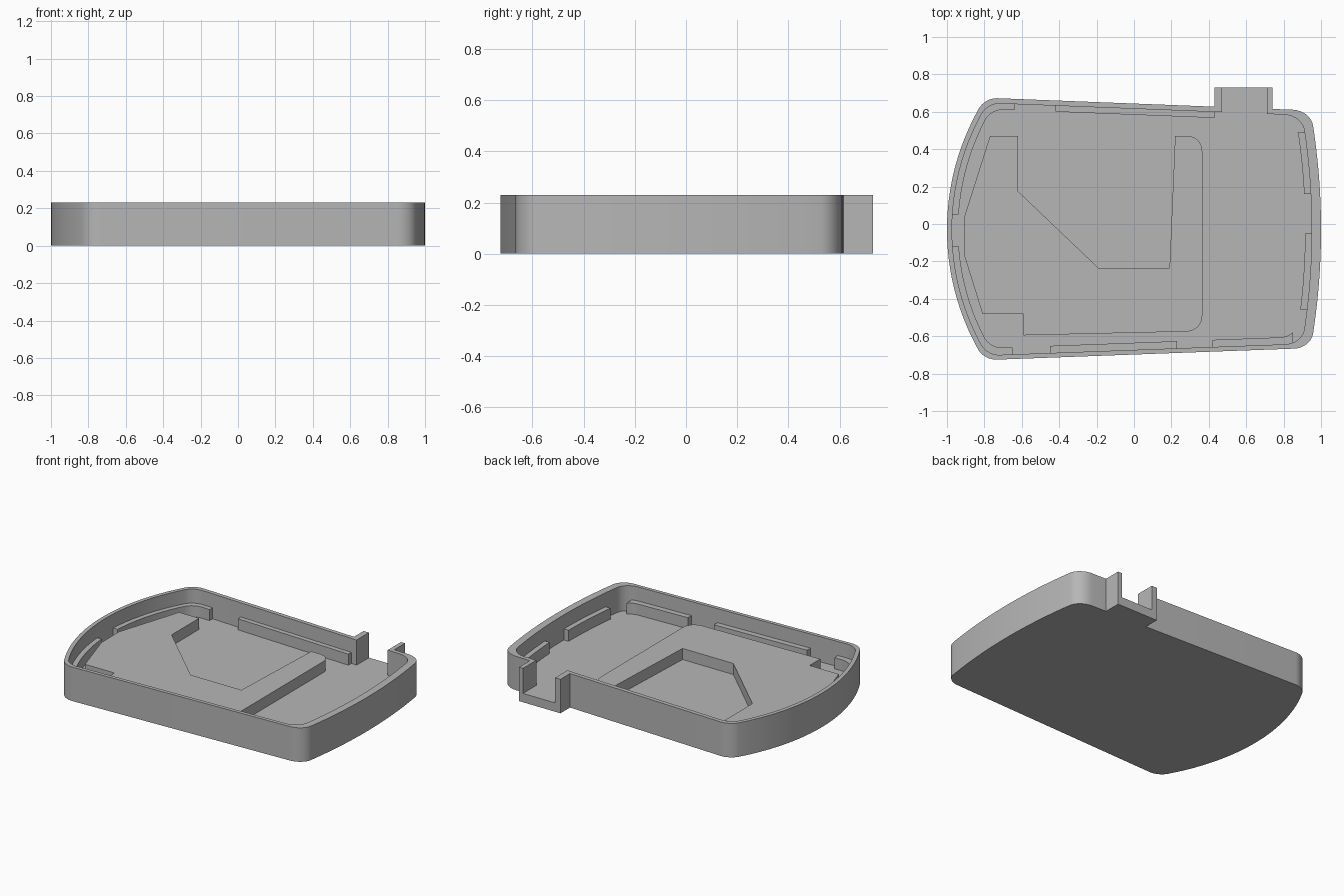
import bpy, bmesh, math
from mathutils import Vector

cube = bpy.data.objects.get("Cube")
if cube:
    bpy.data.objects.remove(cube, do_unlink=True)

HEIGHT, FLOOR, STEP = 0.23, 0.06, 0.135   # rim, floor and raised levels
MID_Y = -0.03                             # centre line of both curved ends

grey = bpy.data.materials.new("plain_grey")
grey.use_nodes = True
grey.diffuse_color = (0.47, 0.47, 0.47, 1)
grey.node_tree.nodes["Principled BSDF"].inputs["Base Color"].default_value = (0.47, 0.47, 0.47, 1)


def prism(name, outlines, z0, z1):
    """Extrude one or more closed outlines from z0 to z1."""
    bm = bmesh.new()
    for pts in outlines:
        face = bm.faces.new([bm.verts.new((x, y, z0)) for x, y in pts])
        top = bmesh.ops.extrude_face_region(bm, geom=[face])["geom"]
        verts = [v for v in top if isinstance(v, bmesh.types.BMVert)]
        bmesh.ops.translate(bm, vec=(0, 0, z1 - z0), verts=verts)
    bmesh.ops.recalc_face_normals(bm, faces=bm.faces)
    mesh = bpy.data.meshes.new(name)
    bm.to_mesh(mesh)
    bm.free()
    mesh.materials.append(grey)
    obj = bpy.data.objects.new(name, mesh)
    bpy.context.collection.objects.link(obj)
    return obj


def activate(obj):
    bpy.ops.object.select_all(action='DESELECT')
    obj.select_set(True)
    bpy.context.view_layer.objects.active = obj


def boolean(obj, cutter, operation):
    mod = obj.modifiers.new("cut", 'BOOLEAN')
    mod.object, mod.operation, mod.solver = cutter, operation, 'EXACT'
    activate(obj)
    bpy.ops.object.modifier_apply(modifier=mod.name)
    bpy.data.objects.remove(cutter, do_unlink=True)


def bend(a, corner, b, steps=8, w=0.78):
    """Round a corner from a to b."""
    a, corner, b = Vector(a), Vector(corner), Vector(b)
    pts = []
    for i in range(steps + 1):
        t = i / steps
        k = ((1 - t) ** 2, 2 * w * t * (1 - t), t * t)
        pts.append(tuple((a * k[0] + corner * k[1] + b * k[2]) / sum(k)))
    return pts


def box(x0, x1, y0, y1):
    return [(x0, y0), (x1, y0), (x1, y1), (x0, y1)]


def outline(left=0, right=0, top=0, bottom=0, spout=()):
    """Tray outline, each side moved inwards by its own distance."""
    def left_x(y):
        return 0.315 - math.sqrt((1.315 - left) ** 2 - (y - MID_Y) ** 2)

    def right_x(y):
        return -2.65 + math.sqrt((3.65 - right) ** 2 - (y - MID_Y) ** 2)

    def top_y(x):
        return 0.644 - 0.039 * x - top

    def bottom_y(x):
        return -0.698 + 0.037 * x + bottom

    def corner(end_x, side_y, reach):
        y = side_y(0)
        for _ in range(8):
            x = end_x(y)
            y = side_y(x)
        ya = y - math.copysign(reach * 0.85, y)
        xa = x - math.copysign(reach, x)
        return bend((end_x(ya), ya), (x, y), (xa, side_y(xa)))

    def arc(end_x, y0, y1, steps=24):
        ys = [y0 + (y1 - y0) * i / steps for i in range(1, steps)]
        return [(end_x(y), y) for y in ys]

    bl = corner(left_x, bottom_y, 0.065)
    br = corner(right_x, bottom_y, 0.09)[::-1]
    tr = corner(right_x, top_y, 0.095)
    tl = corner(left_x, top_y, 0.065)[::-1]
    pts = bl + br + arc(right_x, br[-1][1], tr[0][1]) + tr
    if spout:
        x0, x1, y = spout
        pts += [(x1, top_y(x1)), (x1, y), (x0, y), (x0, top_y(x0))]
    return pts + tl + arc(left_x, tl[-1][1], bl[0][1])


# Tray shell with an open channel at the back
shell = prism("tray_shell", [outline(spout=(0.43, 0.74, 0.73))], 0, HEIGHT)
cavity = prism("cavity_cutter",
               [outline(0.027, 0.05, 0.028, 0.025, spout=(0.47, 0.71, 0.9))], FLOOR, 0.5)
boolean(shell, cavity, 'DIFFERENCE')

# Low ribs along the inside of the wall: a ring kept only at these stretches
ribs = prism("wall_ribs", [outline(0.015, 0.025, 0.015, 0.015)], FLOOR - 0.02, STEP)
hollow = prism("rib_hollow", [outline(0.06, 0.085, 0.06, 0.063)], -0.1, 0.5)
boolean(ribs, hollow, 'DIFFERENCE')
stretches = [
    box(-1.1, -0.64, 0.05, 0.8), box(-1.1, -0.65, -0.8, -0.12),
    box(-0.42, 0.43, 0.4, 0.8),
    box(-0.45, 0.23, -0.8, -0.5), box(0.42, 0.85, -0.8, -0.5),
    box(0.87, 1.1, 0.16, 0.49), box(0.87, 1.1, -0.46, -0.05),
]
boolean(ribs, prism("rib_keeper", stretches, -0.2, 0.6), 'INTERSECT')

# Raised platform wrapping round a notch
platform_outline = [
    (-0.77, 0.47), (-0.91, 0.03), (-0.91, -0.16), (-0.81, -0.48),
    (-0.59, -0.48), (-0.59, -0.595),
    *bend((0.28, -0.575), (0.365, -0.572), (0.365, -0.49)),
    *bend((0.365, 0.39), (0.365, 0.47), (0.285, 0.47)),
    (0.22, 0.47), (0.19, -0.235), (-0.19, -0.235), (-0.62, 0.175), (-0.62, 0.47),
]
platform = prism("raised_platform", [platform_outline], FLOOR - 0.02, STEP)

for part in (shell, ribs, platform):
    activate(part)
    bpy.ops.object.shade_smooth_by_angle(angle=math.radians(30))
